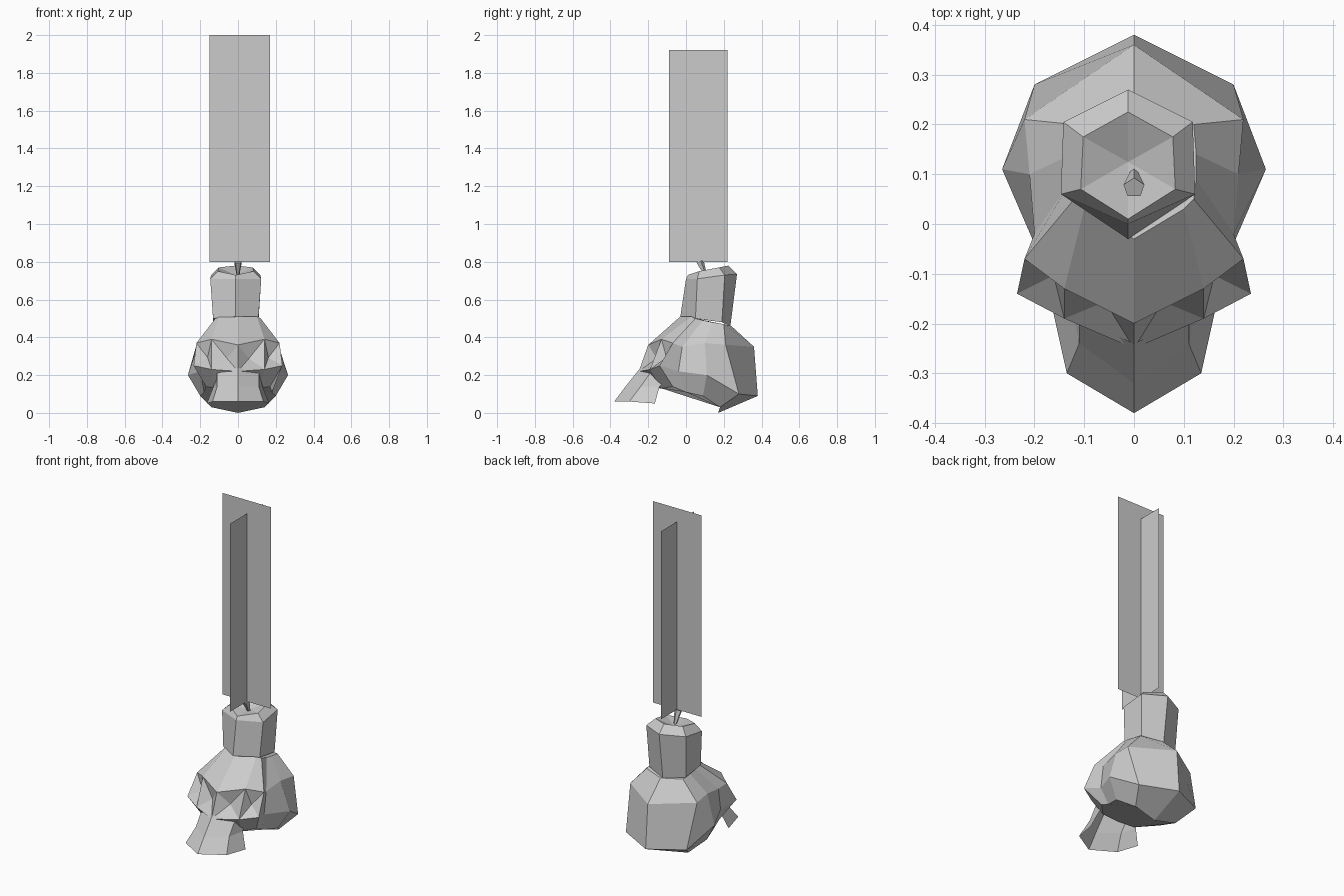
import bpy
import bmesh
from mathutils import Vector

default_cube = bpy.data.objects.get("Cube")
if default_cube:
    bpy.data.objects.remove(default_cube, do_unlink=True)

GREY = 0.6
grey = bpy.data.materials.new("plain grey")
grey.use_nodes = True
grey.diffuse_color = (GREY, GREY, GREY, 1)
grey.node_tree.nodes["Principled BSDF"].inputs["Base Color"].default_value = (GREY, GREY, GREY, 1)


def add_object(name, bm):
    """Turn a bmesh into a flat shaded grey object."""
    mesh = bpy.data.meshes.new(name)
    bm.to_mesh(mesh)
    bm.free()
    mesh.materials.append(grey)
    obj = bpy.data.objects.new(name, mesh)
    bpy.context.scene.collection.objects.link(obj)
    return obj


def mirrored_loft(rings, close_ends):
    """Join half outlines, mirrored across x, into a skin. Units are hundredths."""
    bm = bmesh.new()
    rows = []
    for half in rings:
        outline = [(-x, y, z) for x, y, z in reversed(half[1:])] + list(half)
        rows.append([bm.verts.new(Vector(point) / 100) for point in outline])
    for upper, lower in zip(rows, rows[1:]):
        for i in range(len(upper) - 1):
            bm.faces.new((upper[i], lower[i], lower[i + 1], upper[i + 1]))
    bmesh.ops.remove_doubles(bm, verts=bm.verts[:], dist=0.0005)
    if close_ends:
        bmesh.ops.holes_fill(bm, edges=[e for e in bm.edges if e.is_boundary], sides=0)
    bmesh.ops.recalc_face_normals(bm, faces=bm.faces[:])
    return bm


# Skull: half rings from neck base, brow, cheekbone and underside, front to back
skull_rings = [
    [(0, -3, 51), (10, 3, 51), (12, 5, 50), (12.5, 9, 49), (12.5, 14, 48), (12, 20, 47), (0, 24, 46)],
    [(0, -20, 36), (14, -13, 39), (22, -7, 37), (20, -2, 35), (21, 10, 37), (22, 21, 36), (0, 36, 35)],
    [(0, -25, 22), (14, -19, 23), (23.5, -14, 25), (20, -4, 22), (26.5, 11, 20), (20, 28, 10), (0, 38, 9)],
    [(0, -14, 13), (11, -13, 13), (17, -7, 14), (18, 0, 11), (20, 9, 9), (14, 18, 3), (0, 17, 0)],
]
bm = mirrored_loft(skull_rings, True)

# Eye sockets: push the faces between brow and cheekbone inward
sockets = []
for face in bm.faces:
    middle = face.calc_center_median()
    if middle.y < -0.12 and 0.25 < middle.z < 0.36:
        sockets.append(face)
bmesh.ops.poke(bm, faces=sockets, offset=-0.04)
add_object("skull", bm)

# Upper jaw: open skin flaring forward and down
jaw_rings = [
    [(0, -24, 24), (11, -19, 21), (12, -10, 18)],
    [(0, -32, 14), (11, -24, 14), (13, -14, 14)],
    [(0, -38, 6), (13.5, -30, 6), (16.5, -16.5, 5)],
]
add_object("upper_jaw", mirrored_loft(jaw_rings, False))

# Candle stub: six sided, leaning back, with a sunken top
stub_rings = [
    [(0, 1, 78 - 5), (9.5, 7, 75), (9, 17.5, 77), (0, 22.5, 78)],
    [(0, 0, 71), (13.5, 6, 71), (13, 20.5, 73), (0, 27, 73.5)],
    [(0, -3, 51), (12, 5, 50), (12, 19, 48), (0, 23.5, 46)],
]
bm = mirrored_loft(stub_rings, True)
top_face = max(bm.faces, key=lambda f: f.calc_center_median().z)
bmesh.ops.poke(bm, faces=[top_face], offset=-0.03)
stub = add_object("candle_stub", bm)
stub.location.x = -0.012

# Wick: small tapered peg leaning forward
bm = bmesh.new()
bmesh.ops.create_cone(bm, cap_ends=True, segments=5, radius1=0.006, radius2=0.022, depth=0.09)
wick = add_object("wick", bm)
wick.location = (0, 0.09, 0.76)
wick.rotation_euler.x = 0.4


# Flame cards: two crossed upright sheets
def flame_card(name, start, end, bottom, top):
    bm = bmesh.new()
    corners = [(*start, bottom), (*end, bottom), (*end, top), (*start, top)]
    bm.faces.new([bm.verts.new(corner) for corner in corners])
    return add_object(name, bm)


flame_card("wide_flame_card", (-0.15, 0.07), (0.17, 0.07), 0.8, 2)
flame_card("side_flame_card", (0.01, -0.09), (0.01, 0.22), 0.8, 1.92)
